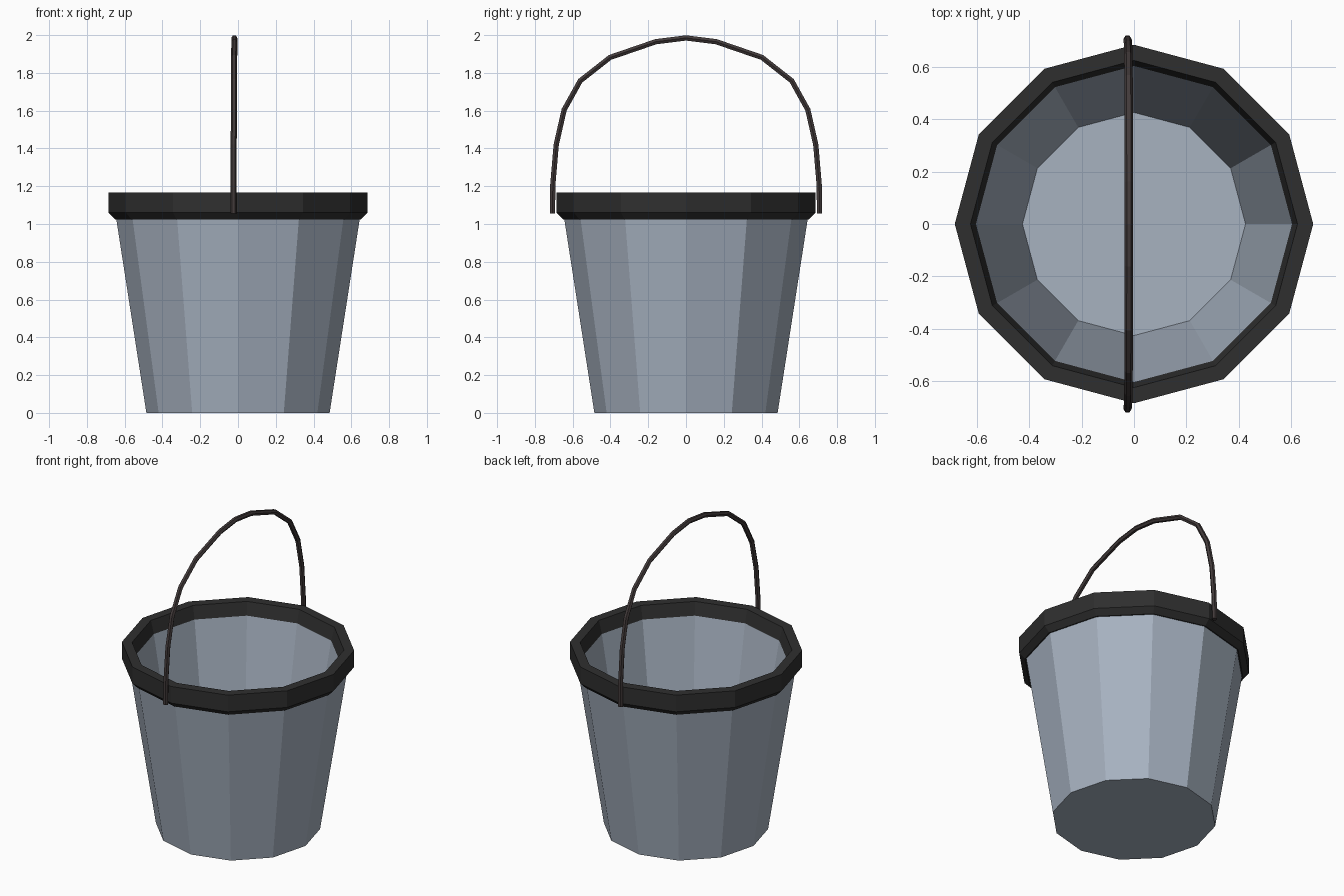
import bpy, bmesh, math
from mathutils import Vector

if "Cube" in bpy.data.objects:
    bpy.data.objects.remove(bpy.data.objects["Cube"])

SIDES = 12

def material(name, rgb):
    m = bpy.data.materials.new(name)
    m.diffuse_color = (*rgb, 1)
    m.use_nodes = True
    m.node_tree.nodes["Principled BSDF"].inputs["Base Color"].default_value = m.diffuse_color
    return m

def finish(name, bm, mat):
    me = bpy.data.meshes.new(name)
    bm.to_mesh(me)
    bm.free()
    me.materials.append(mat)
    ob = bpy.data.objects.new(name, me)
    bpy.context.collection.objects.link(ob)
    return ob

def skin(bm, rings, caps):
    """Join successive rings of points with quads, optionally capping both ends."""
    vs = [[bm.verts.new(p) for p in r] for r in rings]
    n = len(vs[0])
    for a, b in zip(vs, vs[1:]):
        for i in range(n):
            j = (i + 1) % n
            bm.faces.new((a[i], a[j], b[j], b[i]))
    if caps:
        bm.faces.new(vs[0][::-1])
        bm.faces.new(vs[-1])

def lathe(name, profile, mat, caps):
    bm = bmesh.new()
    rings = [[(r * math.cos(math.tau * i / SIDES), r * math.sin(math.tau * i / SIDES), z)
              for i in range(SIDES)] for r, z in profile]
    skin(bm, rings, caps)
    return finish(name, bm, mat)

steel = material("blue grey metal", (0.385, 0.445, 0.53))
black = material("dark rim", (0.028, 0.028, 0.028))
brown = material("dark brown handle", (0.055, 0.043, 0.043))

# Tapered bucket: outer wall up, inner wall down to the floor
lathe("bucket_body", [(0.485, 0), (0.645, 1.03), (0.605, 1.085), (0.427, 0.04)], steel, True)

# Thick rim with chamfered underside
lathe("rim", [(0.645, 1.025), (0.652, 1.025), (0.686, 1.06), (0.686, 1.168),
              (0.626, 1.168), (0.605, 1.085)], black, False)

# Arched handle: hexagonal rod swept along a mirrored path
half = [(0.707, 1.055), (0.705, 1.21), (0.687, 1.42), (0.645, 1.605),
        (0.56, 1.758), (0.402, 1.882), (0.16, 1.965)]
path = [Vector((-0.025 + 0.006 * (z - 1.055), y, z)) for y, z in
        [(-y, z) for y, z in half] + [(0, 1.985)] + half[::-1]]
R = 0.016
rings = []
for i, p in enumerate(path):
    t = (path[min(i + 1, len(path) - 1)] - path[max(i - 1, 0)]).normalized()
    u = Vector((1, 0, 0))
    v = t.cross(u).normalized()
    rings.append([p + R * (u * math.cos(a) + v * math.sin(a))
                  for a in (math.tau * k / 6 for k in range(6))])
bm = bmesh.new()
skin(bm, rings, True)
bmesh.ops.recalc_face_normals(bm, faces=bm.faces)
finish("handle", bm, brown)
